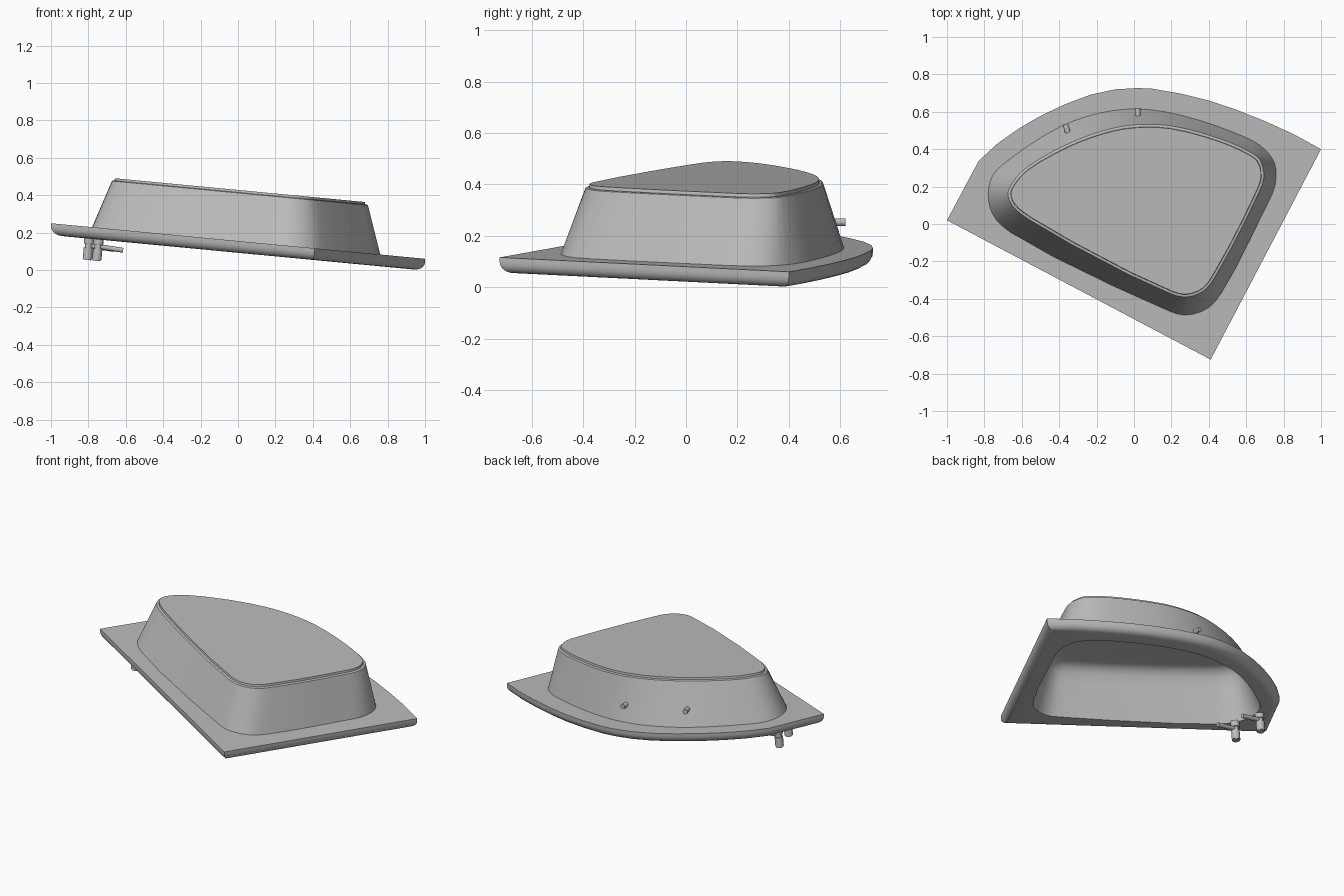
import bpy, bmesh, math
from mathutils import Vector

if "Cube" in bpy.data.objects:
    bpy.data.objects.remove(bpy.data.objects["Cube"], do_unlink=True)

grey = bpy.data.materials.new("light_grey")
grey.use_nodes = True
grey.diffuse_color = (0.5, 0.5, 0.5, 1)
grey.node_tree.nodes["Principled BSDF"].inputs["Base Color"].default_value = (0.5, 0.5, 0.5, 1)

# The whole tub leans: the deck falls gently towards +x
DECK, SLOPE, THICK = 0.155, 0.095, 0.063


def place(p, h):
    return Vector((p[0], p[1], DECK - SLOPE * p[0] + h))


def smooth_loop(pts, n=3):
    """Closed curve through the points, with spacing-aware tangents."""
    pts = [Vector(p) for p in pts]
    out = []
    for i in range(len(pts)):
        p0, p1, p2, p3 = [pts[(i + k) % len(pts)] for k in (-1, 0, 1, 2)]
        a, b, c = [math.sqrt((q - p).length) for p, q in ((p0, p1), (p1, p2), (p2, p3))]
        m1 = b * ((p1 - p0) / a - (p2 - p0) / (a + b) + (p2 - p1) / b)
        m2 = b * ((p2 - p1) / b - (p3 - p1) / (b + c) + (p3 - p2) / c)
        for k in range(n):
            t = k / n
            out.append(p1 * (2*t**3 - 3*t**2 + 1) + m1 * (t**3 - 2*t**2 + t)
                       + p2 * (3*t**2 - 2*t**3) + m2 * (t**3 - t**2))
    return out


def inset(pts, d):
    """Move every side of a closed outline inwards by d."""
    n = len(pts)
    area = sum(pts[i - 1].cross(pts[i]) for i in range(n))
    s = 1 if area > 0 else -1
    out = []
    for i in range(n):
        e1 = (pts[i] - pts[i - 1]).normalized()
        e2 = (pts[(i + 1) % n] - pts[i]).normalized()
        n1, n2 = Vector((-e1.y, e1.x)) * s, Vector((-e2.y, e2.x)) * s
        out.append(pts[i] + (n1 + n2) * (d / (1 + n1.dot(n2))))
    return out


def mix(a, b, t):
    return [p.lerp(q, t) for p, q in zip(a, b)]


def finish(bm, name, angle=35):
    me = bpy.data.meshes.new(name)
    bm.to_mesh(me)
    bm.free()
    ob = bpy.data.objects.new(name, me)
    bpy.context.collection.objects.link(ob)
    me.materials.append(grey)
    bpy.ops.object.select_all(action='DESELECT')
    ob.select_set(True)
    bpy.context.view_layer.objects.active = ob
    bpy.ops.object.shade_smooth_by_angle(angle=math.radians(angle))
    return ob


def add_ring(bm, pts, h):
    return [bm.verts.new(place(p, h)) for p in pts]


def bridge(bm, r1, r2):
    for i in range(len(r1)):
        bm.faces.new((r1[i - 1], r1[i], r2[i], r2[i - 1]))


def orient(bm, test, up):
    bmesh.ops.recalc_face_normals(bm, faces=bm.faces[:])
    bm.normal_update()
    if (test.normal.z > 0) != up:
        bmesh.ops.reverse_faces(bm, faces=bm.faces[:])


def loft(name, rings, up):
    """Skin stacked outlines and cap the last one."""
    bm = bmesh.new()
    vs = [add_ring(bm, p, h) for p, h in rings]
    for a, b in zip(vs, vs[1:]):
        bridge(bm, a, b)
    cap = bm.faces.new(vs[-1])
    orient(bm, cap, up)
    return finish(bm, name)


# Outlines: deck edge, foot of the bowl, top of the bowl
rim = [Vector(p) for p in (
    (-1, .02), (.41, -.725), (1, .4), (.85, .482), (.7, .55), (.55, .61), (.4, .66), (.25, .697),
    (.1, .723), (.02, .727), (-.1, .72), (-.23, .692), (-.37, .64), (-.5, .578),
    (-.62, .508), (-.73, .43), (-.83, .338))]
foot = smooth_loop([
    (-.78, .155), (-.755, .26), (-.66, .35), (-.395, .52), (-.18, .594), (.02, .615),
    (.246, .583), (.54, .487), (.674, .42), (.75, .33), (.755, .21), (.685, .05),
    (.47, -.364), (.395, -.45), (.27, -.487), (.14, -.444), (-.663, -.043), (-.754, .05)])
crown = smooth_loop([
    (-.674, .166), (-.64, .235), (-.57, .305), (-.36, .425), (-.16, .5), (0, .53),
    (.2, .525), (.47, .452), (.61, .39), (.672, .345), (.695, .25), (.65, .13),
    (.455, -.246), (.38, -.353), (.29, -.39), (.2, -.375), (-.556, .02), (-.652, .1)])
mouth = inset(foot, .008)
floor = inset(crown, .012)

# Outer bowl wall with the small step at its top
loft("outer_bowl", [(foot, 0), (crown, .257), (inset(crown, .006), .26),
                    (inset(crown, .014), .26), (inset(crown, .016), .273)], True)

# Hollow inside, open downwards, with a rounded floor edge
loft("inner_basin", [(mouth, -THICK), (mix(mouth, floor, .7), .14), (mix(mouth, floor, .9), .2),
                     (inset(floor, .012), .225), (inset(floor, .035), .242),
                     (inset(floor, .065), .247)], False)

# Deck slab with a rounded lower edge and the basin opening cut through it
bm = bmesh.new()
steps = [(0, 0), (0, -.018)]
for k in range(1, 6):
    a = math.radians(18 * k)
    steps.append((.045 * (1 - math.cos(a)), -.018 - (THICK - .018) * math.sin(a)))
rings = [add_ring(bm, inset(rim, d), h) for d, h in steps]
for a, b in zip(rings, rings[1:]):
    bridge(bm, a, b)
tops = []
for ring, hole, h, z in ((rings[0], foot, 0, 1), (rings[-1], mouth, -THICK, -1)):
    inner = add_ring(bm, hole, h)
    edges = []
    for loop in (ring, inner):
        for i in range(len(loop)):
            pair = (loop[i - 1], loop[i])
            edges.append(bm.edges.get(pair) or bm.edges.new(pair))
    made = bmesh.ops.triangle_fill(bm, use_beauty=True, edges=edges,
                                   normal=Vector((SLOPE, 0, 1)) * z)
    tops.append([g for g in made["geom"] if isinstance(g, bmesh.types.BMFace)])
orient(bm, tops[0][0], True)
finish(bm, "deck_rim")


def rods(name, parts):
    """Cylinders given as (start, end, radius), joined in one object."""
    bm = bmesh.new()
    for a, b, r in parts:
        a, b = Vector(a), Vector(b)
        m = (b - a).to_track_quat('Z', 'Y').to_matrix().to_4x4()
        m.translation = (a + b) / 2
        bmesh.ops.create_cone(bm, cap_ends=True, segments=20, radius1=r, radius2=r,
                              depth=(b - a).length, matrix=m)
    finish(bm, name)


# Two taps hanging under the narrow corner, each with a spout
for name, x, y in (("back_tap", -.795, .195), ("front_tap", -.745, .03)):
    def at(h, dx=0):
        return place((x + dx + SLOPE * (h + THICK), y), h)
    rods(name, [(at(-.055), at(-.092), .027), (at(-.09), at(-.13), .019),
                (at(-.112), at(-.172), .025), (at(-.17), at(-.178), .021),
                (at(-.1), at(-.108, .135), .013)])

# Two short pipe stubs on the curved back wall
for name, x, y, dx in (("right_pipe_stub", -.36, .51, -.3), ("left_pipe_stub", .02, .595, -.05)):
    d = Vector((dx, 1)).normalized()
    p = Vector((x, y))
    rods(name, [(place(p - d * .05, .1), place(p + d * .025, .1), .015)])
